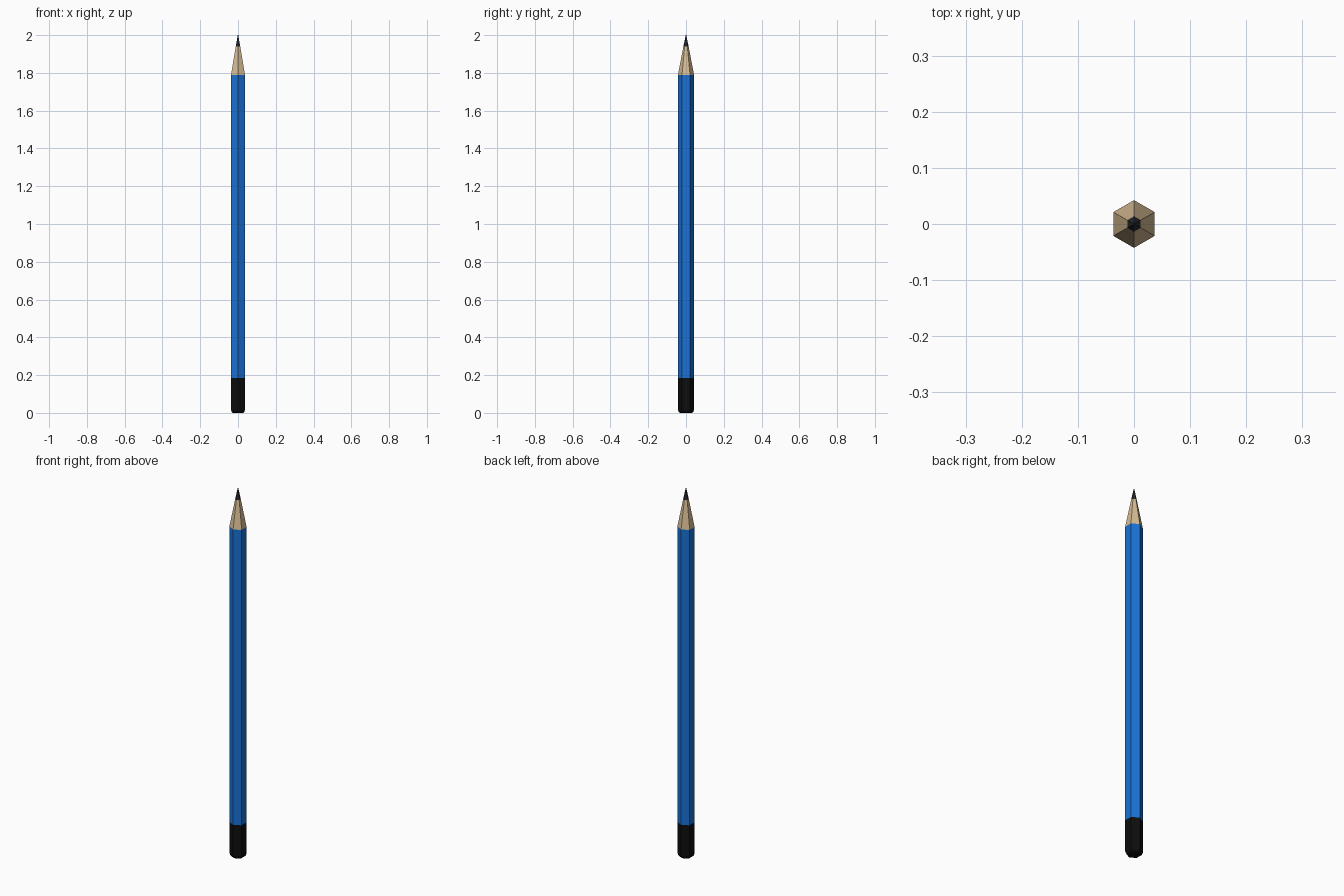
import bpy, bmesh, math

if "Cube" in bpy.data.objects:
    bpy.data.objects.remove(bpy.data.objects["Cube"])

R = 0.0425  # corner radius of the hexagonal shaft


def hex_part(name, rings, color, close_bottom=False, close_top=False):
    """Skin a stack of (radius, z) hexagons, corners pointing along y."""
    bm = bmesh.new()
    loops = [[bm.verts.new((r * math.sin(i * math.pi / 3), -r * math.cos(i * math.pi / 3), z))
              for i in range(6)] for r, z in rings]
    for a, b in zip(loops, loops[1:]):
        for i in range(6):
            j = (i + 1) % 6
            bm.faces.new((a[i], a[j], b[j], b[i]))
    if close_bottom:
        bm.faces.new(loops[0][::-1])
    if close_top:
        bm.faces.new(loops[-1])
    bmesh.ops.recalc_face_normals(bm, faces=bm.faces) if close_bottom and close_top else None
    mesh = bpy.data.meshes.new(name)
    bm.to_mesh(mesh)
    bm.free()
    mat = bpy.data.materials.new(name + "_color")
    mat.diffuse_color = (*color, 1)
    mat.use_nodes = True
    mat.node_tree.nodes["Principled BSDF"].inputs["Base Color"].default_value = mat.diffuse_color
    mesh.materials.append(mat)
    obj = bpy.data.objects.new(name, mesh)
    bpy.context.collection.objects.link(obj)
    return obj


# Black dipped end with a rounded-off bottom edge
hex_part("end_cap", [(0.031, 0), (0.038, 0.004), (R, 0.016), (R, 0.185)],
         (0.004, 0.004, 0.004), close_bottom=True)
# Painted shaft
hex_part("shaft", [(R, 0.185), (R, 1.79)], (0.01, 0.17, 0.68))
# Sharpened bare wood
hex_part("wood_taper", [(R, 1.79), (0.0138, 1.94)], (0.68, 0.5, 0.29))
# Graphite point
hex_part("lead_tip", [(0.0138, 1.94), (0.0015, 2.0)], (0.025, 0.025, 0.03), close_top=True)
